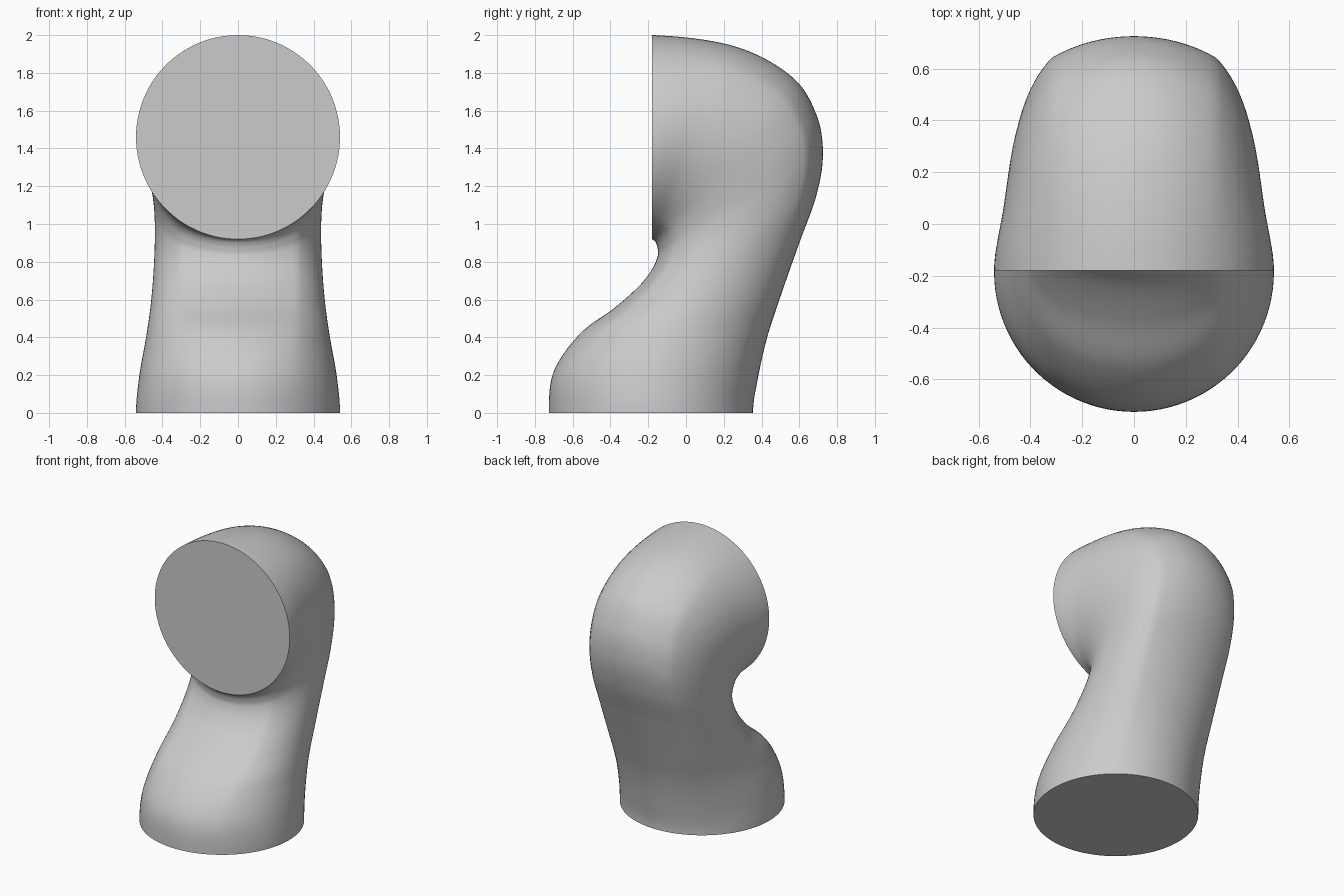
import bpy, bmesh, math
from mathutils import Vector

if "Cube" in bpy.data.objects:
    bpy.data.objects.remove(bpy.data.objects["Cube"])

R = 0.54
SEG = 100
STEPS = 10
CREASE = R * math.sin(math.radians(36))

# Section stations: inner y, inner z, outer y, outer z, half width
stations = [Vector(s) for s in (
    (-0.725, 0.00, 0.355, 0.00, 0.54),
    (-0.70, 0.22, 0.38, 0.18, 0.522),
    (-0.56, 0.42, 0.43, 0.40, 0.485),
    (-0.38, 0.555, 0.505, 0.63, 0.46),
    (-0.25, 0.67, 0.60, 0.90, 0.445),
    (-0.18, 0.76, 0.69, 1.15, 0.44),
    (-0.15, 0.83, 0.725, 1.37, 0.445),
    (-0.15, 0.87, 0.69, 1.58, 0.46),
    (-0.157, 0.895, 0.56, 1.78, 0.48),
    (-0.166, 0.91, 0.26, 1.94, 0.505),
    (-0.18, 0.92, -0.18, 2.00, 0.54),
)]


def spline(p0, p1, p2, p3, t):
    return 0.5 * (2 * p1 + (p2 - p0) * t + (2 * p0 - 5 * p1 + 4 * p2 - p3) * t * t
                  + (3 * p1 - p0 - 3 * p2 + p3) * t ** 3)


# Smoothly interpolated sections, starting straight up and ending straight forward
before = stations[1].copy()
before[0], before[1], before[2], before[3] = -0.70, -0.22, 0.38, -0.18
after = stations[-2].copy()
after[0], after[1], after[2], after[3] = -0.19, 0.93, -0.62, 1.97
pts = [before] + stations + [after]
sections = []
for i in range(1, len(pts) - 2):
    for k in range(STEPS):
        sections.append(spline(pts[i - 1], pts[i], pts[i + 1], pts[i + 2], k / STEPS))
sections.append(stations[-1])

# Bent pipe: circular ends, sides pinched inward outside the crease lines
bm = bmesh.new()
rings = []
for yi, zi, yo, zo, w in sections:
    inner, outer = Vector((0, yi, zi)), Vector((0, yo, zo))
    ring = []
    for j in range(SEG):
        a = 2 * math.pi * j / SEG
        x = R * math.sin(a)
        if abs(x) > CREASE:
            side = CREASE + (abs(x) - CREASE) * (w - CREASE) / (R - CREASE)
            x = math.copysign(side, x)
        p = inner.lerp(outer, 0.5 + 0.5 * math.cos(a))
        ring.append(bm.verts.new((x, p.y, p.z)))
    rings.append(ring)
for r0, r1 in zip(rings, rings[1:]):
    for j in range(SEG):
        n = (j + 1) % SEG
        bm.faces.new((r0[j], r0[n], r1[n], r1[j]))

# Flat end caps
bm.faces.new(rings[0])
bm.faces.new(rings[-1])
bmesh.ops.recalc_face_normals(bm, faces=bm.faces)

mesh = bpy.data.meshes.new("bent_pipe")
bm.to_mesh(mesh)
bm.free()
pipe = bpy.data.objects.new("bent_pipe", mesh)
bpy.context.collection.objects.link(pipe)
bpy.context.view_layer.objects.active = pipe
pipe.select_set(True)
bpy.ops.object.shade_smooth_by_angle(angle=math.radians(40))
